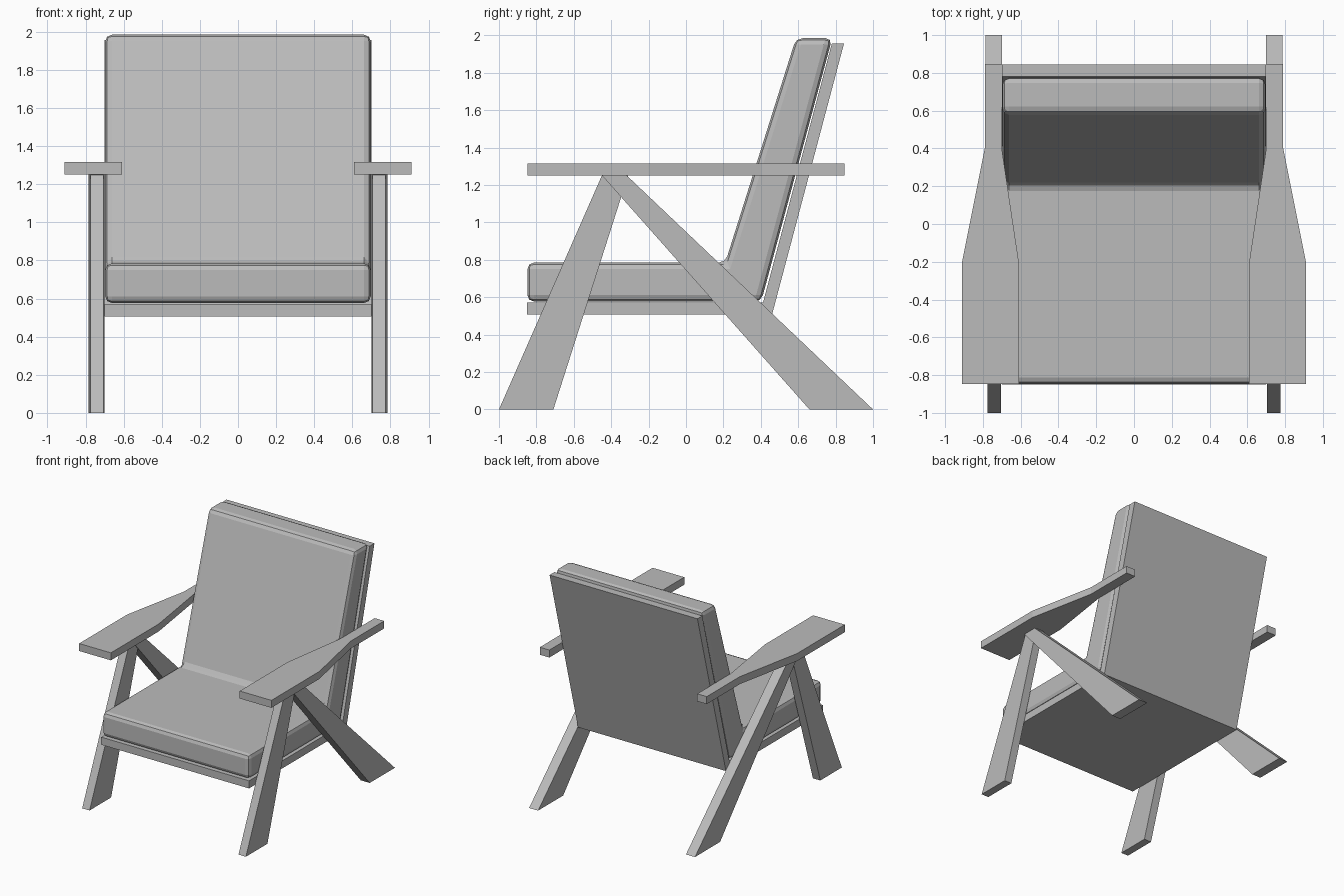
import bpy
import bmesh
from mathutils import Vector

cube = bpy.data.objects.get("Cube")
if cube:
    bpy.data.objects.remove(cube, do_unlink=True)

# One plain grey for the whole chair
grey = bpy.data.materials.new("plain_grey")
grey.use_nodes = True
GREY = (0.5, 0.5, 0.5, 1)
grey.diffuse_color = GREY
grey.node_tree.nodes["Principled BSDF"].inputs["Base Color"].default_value = GREY


def prism(name, outline, start, end, axis):
    """Extrude a 2D outline: (y, z) along x, or (x, y) along z."""
    bm = bmesh.new()
    place = (lambda a, b: (start, a, b)) if axis == "x" else (lambda a, b: (a, b, start))
    face = bm.faces.new([bm.verts.new(place(a, b)) for a, b in outline])
    grown = bmesh.ops.extrude_face_region(bm, geom=[face])["geom"]
    shift = Vector((end - start, 0, 0)) if axis == "x" else Vector((0, 0, end - start))
    moved = [v for v in grown if isinstance(v, bmesh.types.BMVert)]
    bmesh.ops.translate(bm, verts=moved, vec=shift)
    bmesh.ops.recalc_face_normals(bm, faces=bm.faces)
    mesh = bpy.data.meshes.new(name)
    bm.to_mesh(mesh)
    bm.free()
    mesh.materials.append(grey)
    obj = bpy.data.objects.new(name, mesh)
    bpy.context.collection.objects.link(obj)
    return obj


# Bent board carrying the seat and the back
board = [(-0.85, 0.507), (0.46, 0.507), (0.845, 1.957), (0.78, 1.957),
         (0.412, 0.572), (-0.85, 0.572)]
prism("seat_and_back_board", board, -0.7, 0.7, "x")

# One-piece cushion with softened edges
pad = [(-0.848, 0.577), (0.402, 0.577), (0.782, 1.985), (0.588, 1.985),
       (0.21, 0.785), (-0.848, 0.785)]
cushion = prism("cushion", pad, -0.697, 0.697, "x")
bevel = cushion.modifiers.new("soft_edges", "BEVEL")
bevel.width = 0.035
bevel.segments = 2
bevel.limit_method = "ANGLE"

# Legs and armrests on both sides
front_leg = [(-1.0, 0), (-0.709, 0), (-0.31, 1.25), (-0.45, 1.25)]
rear_leg = [(0.66, 0), (1.0, 0), (-0.318, 1.252), (-0.45, 1.252)]
armrest = [(0.61, -0.848), (0.91, -0.848), (0.91, -0.2), (0.79, 0.4),
           (0.79, 0.848), (0.7, 0.848), (0.7, 0.4), (0.61, -0.2)]
for side, s in (("left", 1), ("right", -1)):
    prism(f"{side}_front_leg", front_leg, s * 0.705, s * 0.775, "x")
    prism(f"{side}_rear_leg", rear_leg, s * 0.7, s * 0.785, "x")
    prism(f"{side}_armrest", [(s * x, y) for x, y in armrest], 1.252, 1.316, "z")
